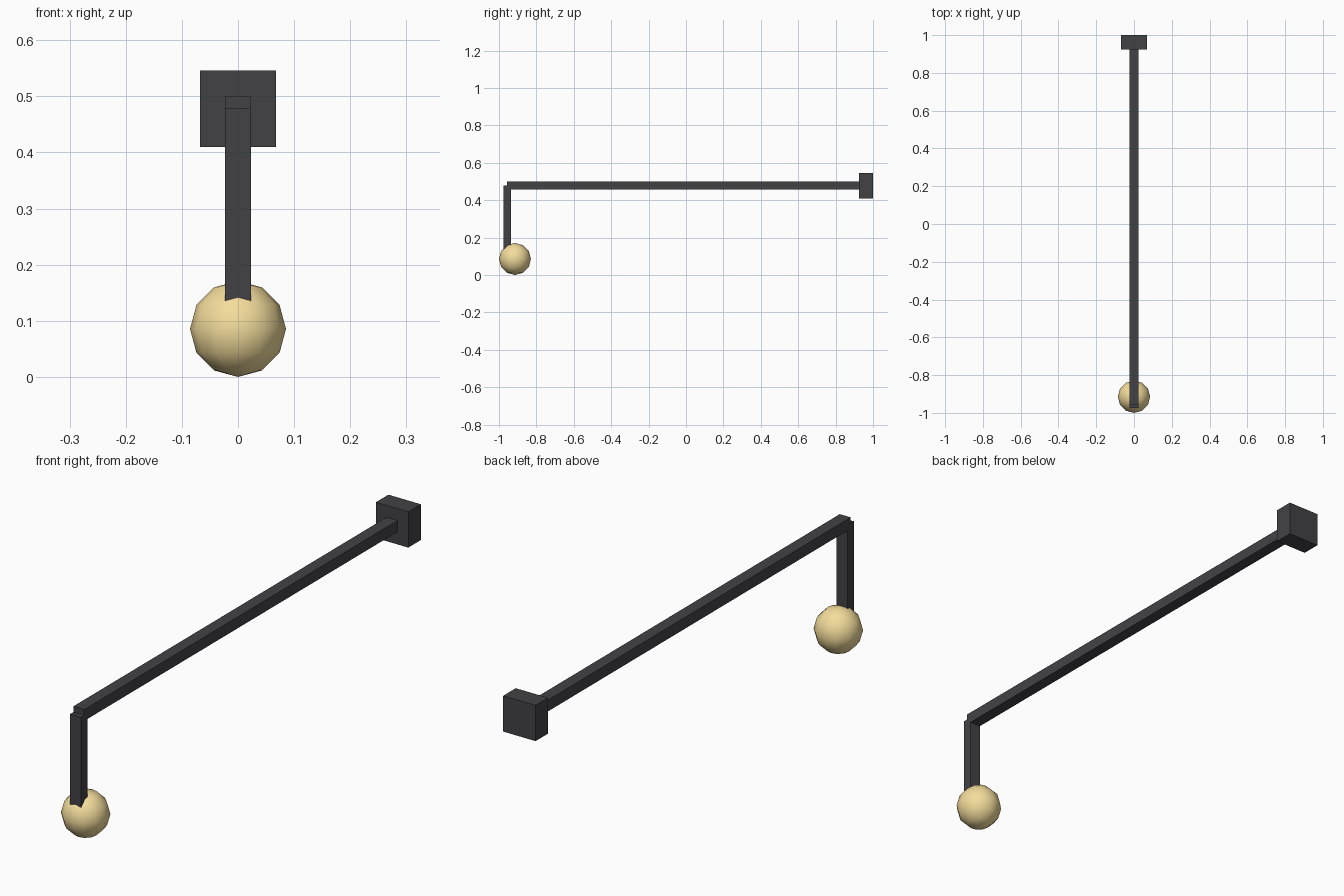
import bpy
import math

if "Cube" in bpy.data.objects:
    bpy.data.objects.remove(bpy.data.objects["Cube"])


def material(name, color):
    mat = bpy.data.materials.new(name)
    mat.diffuse_color = color
    mat.use_nodes = True
    mat.node_tree.nodes["Principled BSDF"].inputs["Base Color"].default_value = mat.diffuse_color
    return mat


dark = material("dark_metal", (0.055, 0.053, 0.060, 1))
warm = material("warm_glass", (0.90, 0.72, 0.33, 1))


def box(name, x, y, z):
    """Box from (min, max) ranges on each axis."""
    bpy.ops.mesh.primitive_cube_add(size=1, location=[(a + b) / 2 for a, b in (x, y, z)])
    ob = bpy.context.object
    ob.name = name
    ob.scale = [b - a for a, b in (x, y, z)]
    bpy.ops.object.transform_apply(location=False, rotation=False, scale=True)
    ob.data.materials.append(dark)
    return ob


# wall block, long arm and drop post
box("wall_mount", (-0.068, 0.068), (0.925, 1.0), (0.41, 0.546))
box("arm", (-0.023, 0.023), (-0.956, 0.96), (0.458, 0.501))
box("drop_post", (-0.023, 0.023), (-0.975, -0.936), (0.09, 0.479))

# low-poly globe with smooth shading
bpy.ops.mesh.primitive_uv_sphere_add(segments=12, ring_count=6, radius=0.0855,
                                     location=(0, -0.9145, 0.0855))
globe = bpy.context.object
globe.name = "globe"
globe.data.materials.append(warm)
bpy.ops.object.shade_smooth_by_angle(angle=math.radians(40))
